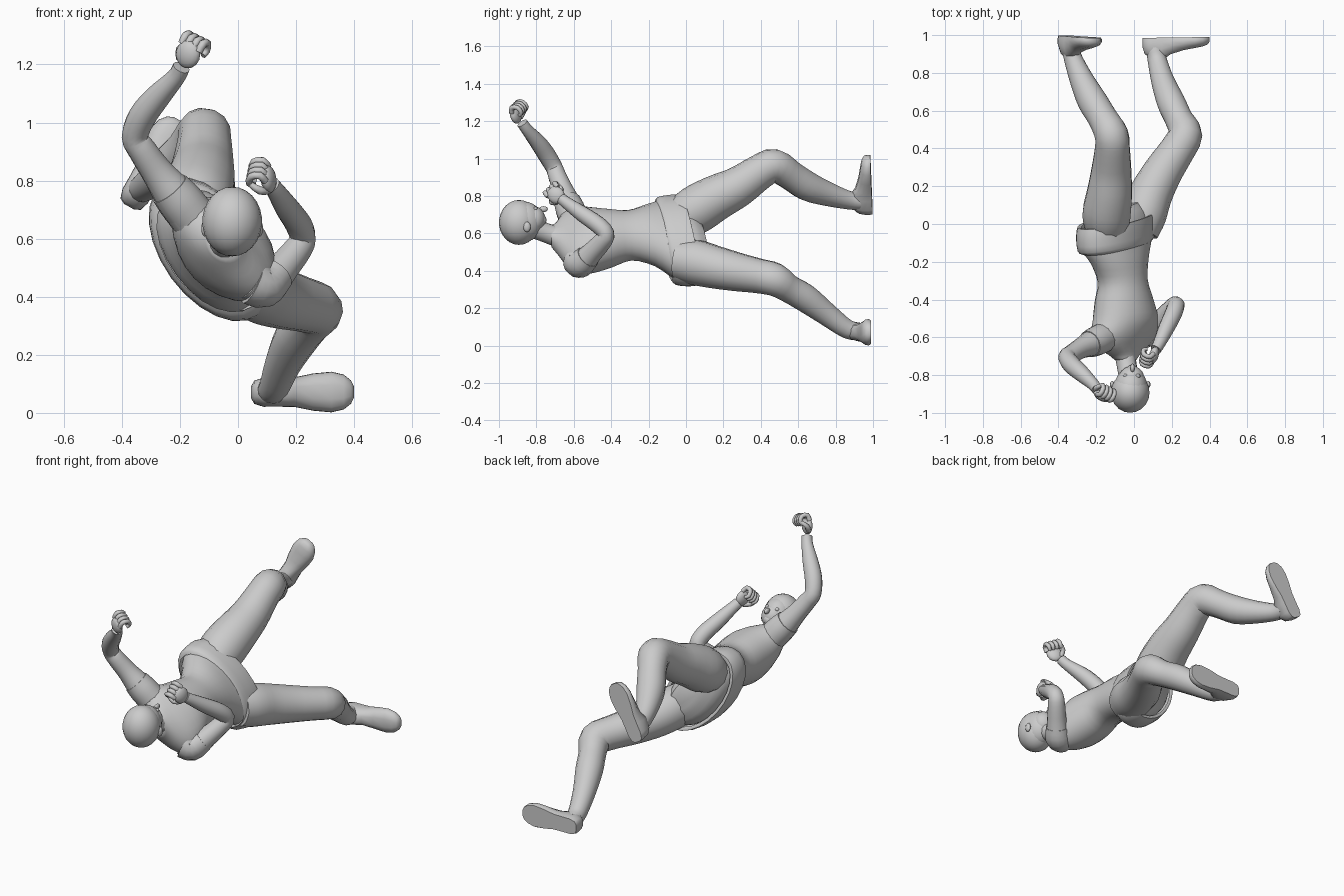
import bpy, bmesh, math
from mathutils import Vector as V, Matrix


def smooth_rows(rows, n):
    """Catmull-Rom interpolation of rows of numbers."""
    p = [V(r) for r in rows]
    p = [p[0] * 2 - p[1]] + p + [p[-1] * 2 - p[-2]]
    out = []
    for i in range(1, len(p) - 2):
        a, b, c, d = p[i - 1:i + 3]
        for k in range(n):
            t = k / n
            out.append(0.5 * (2 * b + (c - a) * t + (2 * a - 5 * b + 4 * c - d) * t * t
                              + (3 * b - a - 3 * c + d) * t ** 3))
    return out + [p[-2]]


def finish(name, bm, angle=50):
    me = bpy.data.meshes.new(name)
    bm.to_mesh(me)
    bm.free()
    ob = bpy.data.objects.new(name, me)
    bpy.context.collection.objects.link(ob)
    bpy.ops.object.select_all(action='DESELECT')
    ob.select_set(True)
    bpy.context.view_layer.objects.active = ob
    bpy.ops.object.shade_smooth_by_angle(angle=math.radians(angle))
    return ob


def loft(name, rings, caps=True):
    bm = bmesh.new()
    loops = [[bm.verts.new(p) for p in r] for r in rings]
    n = len(loops[0])
    for a, b in zip(loops, loops[1:]):
        for i in range(n):
            bm.faces.new((a[i], a[(i + 1) % n], b[(i + 1) % n], b[i]))
    if caps:
        bm.faces.new(loops[0][::-1])
        bm.faces.new(loops[-1])
    bmesh.ops.recalc_face_normals(bm, faces=bm.faces)
    return finish(name, bm)


def ring(c, u, w, sides):
    angles = (2 * math.pi * k / sides for k in range(sides))
    return [c + u * math.cos(q) + w * math.sin(q) for q in angles]


def limb(name, rows, n=3, sides=14):
    """Round tube through (x, y, z, radius) rows."""
    rows = smooth_rows(rows, n)
    cs = [V(r[:3]) for r in rows]
    rings, u = [], V((0.3, 0.1, 1))
    for i, c in enumerate(cs):
        t = (cs[min(i + 1, len(cs) - 1)] - cs[max(i - 1, 0)]).normalized()
        u = (u - t * u.dot(t)).normalized()
        rings.append(ring(c, u * rows[i][3], t.cross(u) * rows[i][3], sides))
    return loft(name, rings)


def body(name, rows, n=3, caps=True):
    """Rolled oval sections: (x, y, z, half width, half depth, roll), tilt."""
    centres = smooth_rows([r[:3] for r in rows], n)
    shapes = smooth_rows([r[3:6] for r in rows], n)
    tilts = smooth_rows([(r[6], 0) for r in rows], n)
    rings = []
    for c, (a, b, roll), (tilt, _) in zip(centres, shapes, tilts):
        s, k = math.sin(math.radians(roll)), math.cos(math.radians(roll))
        rings.append(ring(c, V((k, tilt, -s)) * a, V((s, 0, k)) * b, 24))
    return loft(name, rings, caps)


def ball(name, c, size, axes=None, seg=20):
    bm = bmesh.new()
    bmesh.ops.create_uvsphere(bm, u_segments=seg, v_segments=seg * 2 // 3, radius=1)
    m = Matrix(axes).transposed().to_4x4() if axes else Matrix.Identity(4)
    bm.transform(Matrix.Translation(c) @ m @ Matrix.Diagonal((*size, 1)))
    return finish(name, bm)


# torso, from pelvis to neck base
body("torso", [
    (-.06, .10, .57, .12, .06, 54, .2),
    (-.085, .05, .56, .21, .12, 54, .2),
    (-.09, -.03, .56, .25, .145, 54, .2),
    (-.09, -.10, .565, .24, .148, 53, .2),
    (-.075, -.19, .59, .185, .13, 51, .15),
    (-.06, -.30, .59, .145, .122, 49, .08),
    (-.053, -.40, .575, .17, .14, 47, .05),
    (-.045, -.50, .565, .20, .147, 46, .05),
    (-.05, -.58, .565, .222, .125, 46, .06),
    (-.055, -.64, .57, .19, .095, 46, .06),
    (-.05, -.69, .575, .10, .07, 46, .03),
    (-.045, -.72, .585, .06, .055, 46, 0)])
# flared shirt hem around the hips
body("shirt_hem", [
    (-.092, -.12, .56, .24, .15, 53, .2),
    (-.095, -.10, .56, .268, .163, 54, .2),
    (-.095, -.03, .562, .28, .167, 54, .2),
    (-.092, .025, .567, .274, .162, 54, .2),
    (-.092, .02, .567, .25, .145, 54, .2)], n=2, caps=False)
# chest, shallow swells along the rolled front
s = .7071
for i, c in enumerate(((-.03, -.50, .625), (.03, -.49, .56))):
    ball("chest", c, (.085, .11, .075), ((s, 0, -s), (0, 1, 0), (s, 0, s)))

# legs
limb("right_leg", [
    (-.14, -.04, .67, .11), (-.145, .05, .725, .13), (-.13, .16, .79, .122),
    (-.12, .28, .85, .108), (-.115, .40, .932, .094), (-.12, .475, .962, .09),
    (-.165, .56, .91, .08), (-.22, .65, .852, .08), (-.275, .76, .81, .065),
    (-.32, .87, .778, .05), (-.335, .93, .772, .047)])
limb("left_leg", [
    (.02, -.04, .46, .11), (.05, .05, .445, .122), (.09, .16, .418, .115),
    (.155, .28, .392, .104), (.228, .39, .372, .094), (.272, .475, .353, .09),
    (.24, .55, .305, .076), (.198, .64, .253, .076), (.155, .75, .17, .063),
    (.125, .86, .09, .052), (.11, .93, .075, .047)])


def shoe(name, heel, toe):
    heel, toe = V(heel), V(toe)
    f, up = toe - heel, V((0, -1, 0))
    w = f.cross(up).normalized()
    prof = [(0, .02, .05), (.03, .04, .085), (.12, .05, .115), (.28, .05, .125), (.42, .051, .09),
            (.6, .064, .07), (.78, .07, .058), (.9, .06, .05), (.97, .04, .04), (1, .018, .025)]
    # flat sole with a domed upper
    sec = [(-.9, 0), (-1, .2), (-.98, .5), (-.75, .82), (-.35, .98),
           (.35, .98), (.75, .82), (.98, .5), (1, .2), (.9, 0)]
    loft(name, [[heel + f * t + w * a * s + up * h * v for s, v in sec] for t, a, h in prof])


shoe("right_shoe", (-.375, .998, .71), (-.205, .985, 1.01))
shoe("left_shoe", (.045, .985, .071), (.40, .99, .072))

# arms
limb("right_arm", [
    (-.16, -.60, .67, .075), (-.21, -.625, .74, .074), (-.275, -.655, .825, .056),
    (-.33, -.688, .905, .049), (-.355, -.705, .952, .046), (-.33, -.745, 1.02, .048),
    (-.28, -.79, 1.085, .044), (-.215, -.85, 1.155, .032), (-.195, -.875, 1.19, .03)])
limb("left_arm", [
    (.05, -.58, .46, .075), (.095, -.56, .44, .07), (.15, -.505, .495, .057),
    (.203, -.445, .56, .05), (.223, -.428, .60, .045), (.208, -.475, .65, .046),
    (.17, -.555, .705, .042), (.13, -.64, .765, .032), (.115, -.665, .785, .03)])
# short sleeves
limb("right_sleeve", [(-.16, -.60, .68, .08), (-.20, -.62, .73, .079), (-.235, -.636, .772, .072)])
limb("left_sleeve", [(.05, -.58, .45, .08), (.09, -.565, .437, .075), (.13, -.525, .475, .066)])


def fist(name, c, d, p):
    c, d, p = V(c), V(d).normalized(), V(p)
    p = (p - d * p.dot(d)).normalized()
    k = d.cross(p)
    ball(name + "_palm", c, (.05, .046, .025), (d, k, p), 14)
    for i in range(4):
        b = c + k * (i - 1.5) * .024 + d * .03
        limb(f"{name}_finger_{i}", [(*(b + d * u + p * v), r) for u, v, r in (
            (-.005, 0, .013), (.025, .012, .014), (.022, .045, .013),
            (-.008, .058, .012), (-.025, .042, .010))], 2, 8)
    limb(name + "_thumb", [(*(c + d * u + k * s + p * v), r) for u, s, v, r in (
        (-.03, .025, .005, .014), (-.005, .048, .025, .014), (.02, .038, .055, .01))], 2, 8)


fist("right_hand", (-.172, -.91, 1.235), (.3, -.3, .9), (.4, .8, 0))
fist("left_hand", (.105, -.695, .805), (-.25, -.65, .7), (-1, .1, .1))

# neck and head
limb("neck", [(-.05, -.66, .575, .06), (-.04, -.74, .60, .053), (-.022, -.83, .635, .055)])
ball("face", (-.017, -.868, .663), (.09, .105, .108))
ball("jaw", (-.012, -.812, .675), (.066, .06, .07))
ball("chin", (-.01, -.772, .672), (.03, .026, .03), seg=12)
ball("nose", (-.008, -.762, .73), (.012, .024, .016), seg=10)
# hair over crown and back of the head
ball("hair", (-.02, -.893, .659), (.103, .107, .12))
for side, s in (("right", -1), ("left", 1)):
    ball(side + "_ear", (-.02 + s * .095, -.85, .635), (.012, .02, .028), seg=10)
    ball(side + "_eye", (-.012 + s * .032, -.805, .733), (.014, .012, .01), seg=10)
